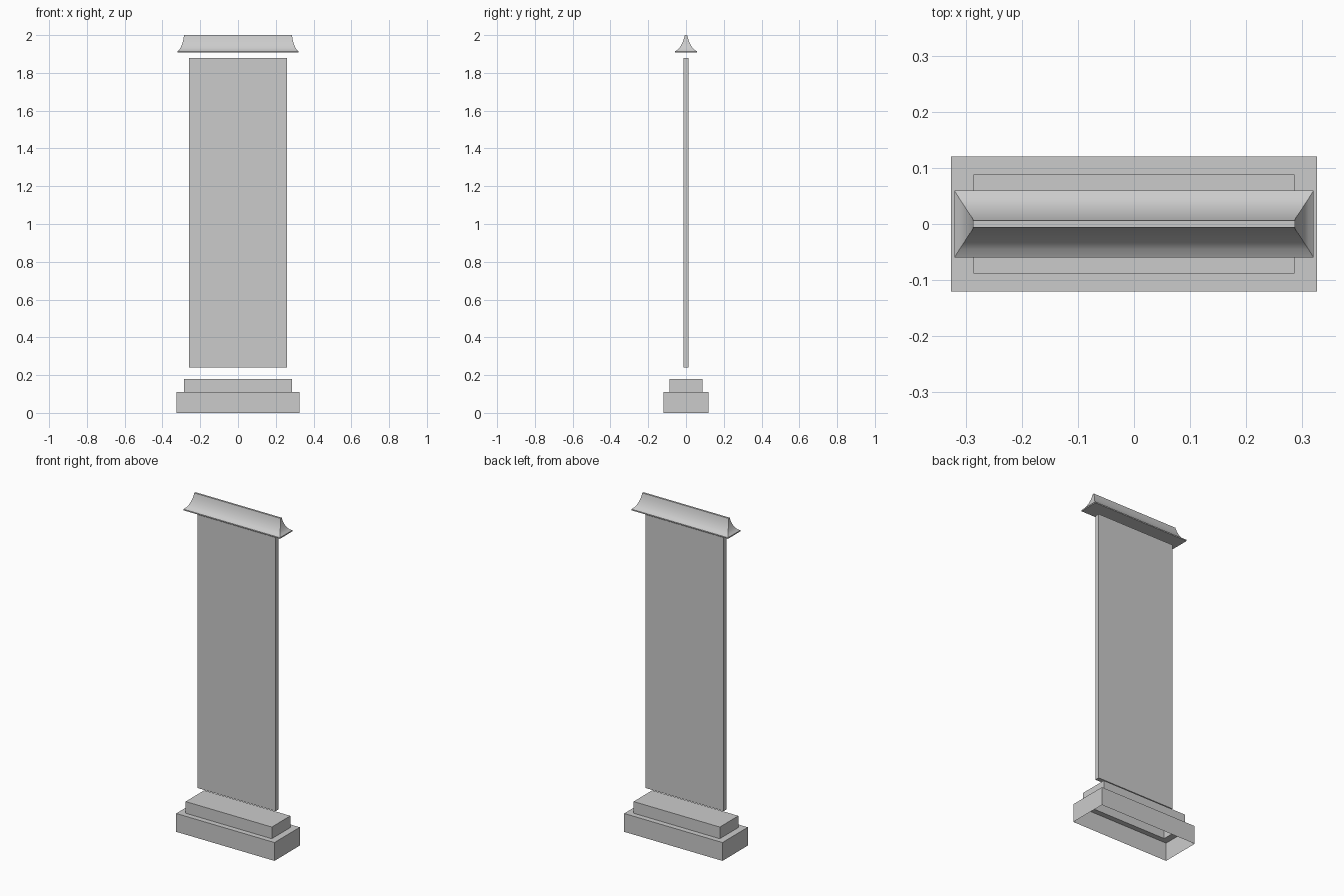
import bpy, bmesh, math

if "Cube" in bpy.data.objects:
    bpy.data.objects.remove(bpy.data.objects["Cube"])


def loft(name, levels, cap_bottom=True, smooth=False):
    """Stack rectangles given as (half_x, half_y, z) and skin them into one mesh."""
    bm = bmesh.new()
    rings = [[bm.verts.new((sx * hx, sy * hy, z))
              for sx, sy in ((-1, -1), (1, -1), (1, 1), (-1, 1))]
             for hx, hy, z in levels]
    for a, b in zip(rings, rings[1:]):
        for i in range(4):
            j = (i + 1) % 4
            bm.faces.new((a[i], a[j], b[j], b[i]))
    bm.faces.new(rings[-1])
    if cap_bottom:
        bm.faces.new(rings[0][::-1])
    mesh = bpy.data.meshes.new(name)
    bm.to_mesh(mesh)
    bm.free()
    obj = bpy.data.objects.new(name, mesh)
    bpy.context.collection.objects.link(obj)
    if smooth:
        bpy.ops.object.select_all(action='DESELECT')
        bpy.context.view_layer.objects.active = obj
        obj.select_set(True)
        bpy.ops.object.shade_smooth_by_angle(angle=math.radians(30))
    return obj


# Stepped plinth, hollow and open underneath
loft("stepped_base", [(0.326, 0.12, 0), (0.326, 0.12, 0.11),
                      (0.286, 0.088, 0.11), (0.286, 0.088, 0.18)],
     cap_bottom=False)

# Thin upright slab, floating between base and cap
loft("panel", [(0.26, 0.0135, 0.24), (0.26, 0.0135, 1.88)])

# Roof cap: thin lip, concave slopes and a narrow flat ridge
loft("roof_cap", [(0.32, 0.0595, 1.907), (0.32, 0.0595, 1.914),
                  (0.311, 0.045, 1.922), (0.303, 0.033, 1.935),
                  (0.296, 0.022, 1.953), (0.290, 0.0135, 1.973),
                  (0.287, 0.0085, 1.990), (0.2865, 0.006, 2.0)],
     smooth=True)
